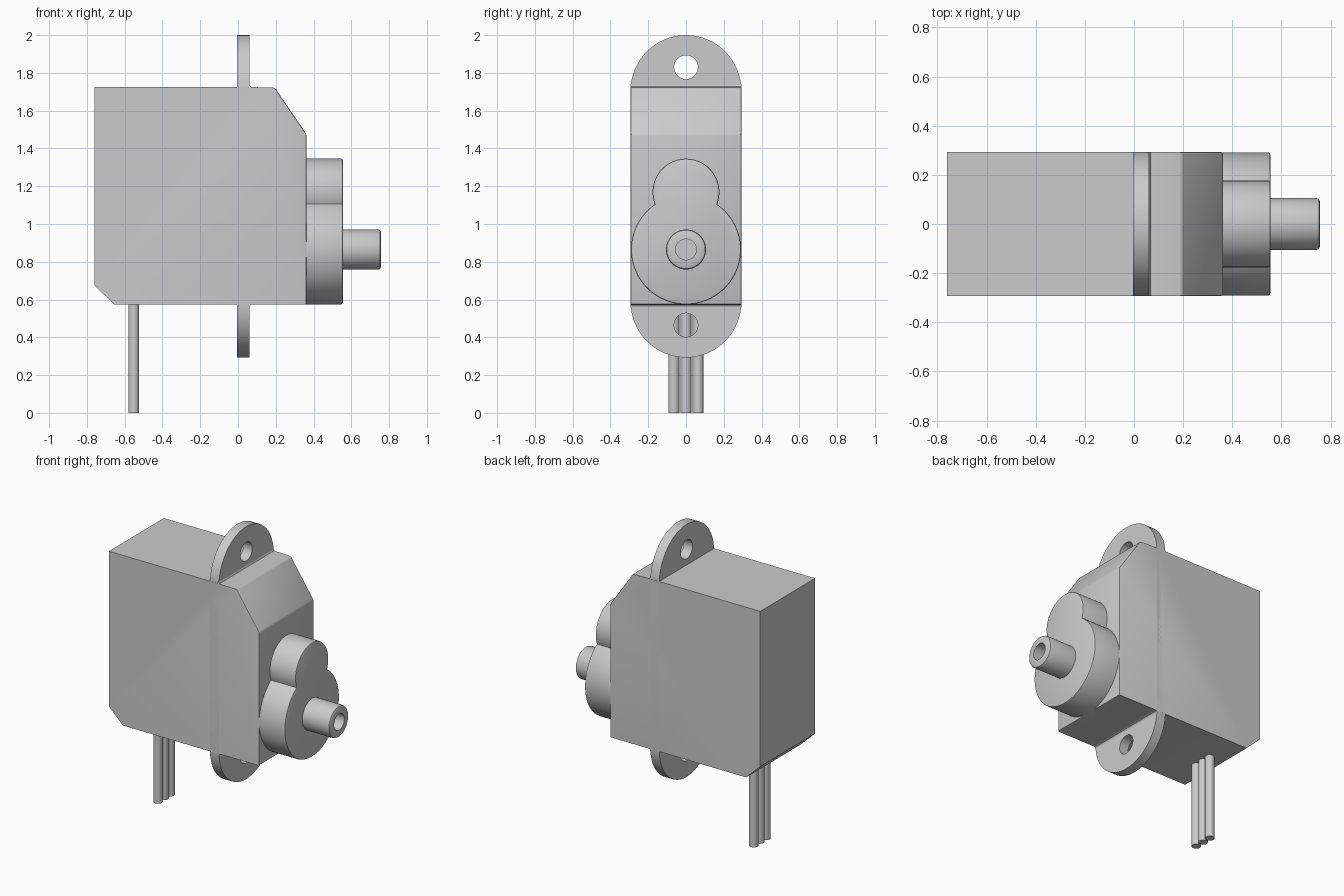
import bpy, bmesh, math
from mathutils import Matrix, Vector

old = bpy.data.objects.get("Cube")
if old:
    bpy.data.objects.remove(old, do_unlink=True)

grey = bpy.data.materials.new("light_grey")
grey.use_nodes = True
colour = (0.6, 0.6, 0.6, 1)
grey.diffuse_color = colour
grey.node_tree.nodes["Principled BSDF"].inputs["Base Color"].default_value = colour

HALF = 0.293      # half width of the case
SHAFT_Z = 0.865   # height of the output axis


def finish(name, bm, smooth=True):
    bmesh.ops.recalc_face_normals(bm, faces=bm.faces)
    mesh = bpy.data.meshes.new(name)
    bm.to_mesh(mesh)
    bm.free()
    mesh.materials.append(grey)
    ob = bpy.data.objects.new(name, mesh)
    bpy.context.collection.objects.link(ob)
    bpy.ops.object.select_all(action='DESELECT')
    ob.select_set(True)
    bpy.context.view_layer.objects.active = ob
    if smooth:
        bpy.ops.object.shade_smooth_by_angle(angle=math.radians(35))
    return ob


def prism(points, direction):
    """Closed outline swept along a direction."""
    bm = bmesh.new()
    face = bm.faces.new([bm.verts.new(p) for p in points])
    new = bmesh.ops.extrude_face_region(bm, geom=[face])["geom"]
    verts = [g for g in new if isinstance(g, bmesh.types.BMVert)]
    bmesh.ops.translate(bm, vec=direction, verts=verts)
    return bm


def arc(x, cz, r, start, end, n):
    """Arc in the y-z plane; zero angle points up."""
    angles = [start + (end - start) * i / n for i in range(n + 1)]
    return [(x, r * math.sin(a), cz + r * math.cos(a)) for a in angles]


def cylinder(r, length, matrix, segments):
    bm = bmesh.new()
    bmesh.ops.create_cone(bm, cap_ends=True, segments=segments, radius1=r,
                          radius2=r, depth=length, matrix=matrix)
    return bm


# Case with a sloped shoulder and a chamfered rear corner
outline = [(-0.76, 1.725), (-0.76, 0.675), (-0.655, 0.575), (0.363, 0.575),
           (0.363, 1.475), (0.195, 1.722), (0.06, 1.725)]
bm = prism([(x, -HALF, z) for x, z in outline], (0, 2 * HALF, 0))
rounded = [e for e in bm.edges if all(v.co.x > 0.15 for v in e.verts)]
bmesh.ops.bevel(bm, geom=rounded, offset=0.009, segments=2, profile=0.5,
                affect='EDGES')
finish("case", bm)

# Mounting plate with rounded ends and a screw hole in each
half_turn = math.pi / 2
top = arc(-0.005, 2 - HALF, HALF, -half_turn, half_turn, 32)
bottom = arc(-0.005, 0.293 + HALF, HALF, half_turn, 3 * half_turn, 32)
plate = finish("mounting_plate", prism(top + bottom, (0.067, 0, 0)), False)
along_x = Matrix.Rotation(half_turn, 4, 'Y')
for z in (1.83, 0.465):
    cutter = finish("hole_cutter", cylinder(
        0.063, 0.4, Matrix.Translation((0.03, 0, z)) @ along_x, 32), False)
    cutter.hide_render = True
    bpy.context.view_layer.objects.active = plate
    cut = plate.modifiers.new("screw_hole", 'BOOLEAN')
    cut.operation = 'DIFFERENCE'
    cut.solver = 'EXACT'
    cut.object = cutter
    bpy.ops.object.modifier_apply(modifier=cut.name)
    bpy.data.objects.remove(cutter, do_unlink=True)
bpy.ops.object.select_all(action='DESELECT')
plate.select_set(True)
bpy.context.view_layer.objects.active = plate
bpy.ops.object.shade_smooth_by_angle(angle=math.radians(35))

# Small fillets where the plate meets the case
for z, s, name in ((1.722, 1, "top_fillet"), (0.577, -1, "bottom_fillet")):
    pts = [(0.06, z), (0.078, z), (0.067, z + s * 0.005), (0.06, z + s * 0.018)]
    finish(name, prism([(x, -HALF, q) for x, q in pts], (0, 2 * HALF, 0)))

# Gear housing: a large and a small circle joined in one outline
R, r, d = 0.291, 0.177, 0.304
a = (d * d + R * R - r * r) / (2 * d)
big, small = math.acos(a / R), math.acos((d - a) / r)
outline = arc(0.33, SHAFT_Z, R, big, 2 * math.pi - big, 56)
outline += arc(0.33, SHAFT_Z + d, r, small - math.pi, math.pi - small, 36)[1:-1]
bm = prism(outline, (0.225, 0, 0))
rim = [e for e in bm.edges if all(v.co.x > 0.5 for v in e.verts)]
bmesh.ops.bevel(bm, geom=rim, offset=0.009, segments=2, profile=0.5,
                affect='EDGES')
finish("gear_housing", bm)

# Output shaft with a softened rim and a blind bore
bm = bmesh.new()
profile = [(0.54, 0.106), (0.742, 0.106), (0.752, 0.102), (0.757, 0.092),
           (0.757, 0.055), (0.6, 0.055), (0.6, 0)]
verts = [bm.verts.new((x, 0, SHAFT_Z + q)) for x, q in profile]
edges = [bm.edges.new(pair) for pair in zip(verts, verts[1:])]
bmesh.ops.spin(bm, geom=verts + edges, cent=Vector((0, 0, SHAFT_Z)),
               axis=(1, 0, 0), angle=2 * math.pi, steps=40, use_duplicate=False)
bmesh.ops.remove_doubles(bm, verts=bm.verts, dist=0.0005)
finish("output_shaft", bm)

# Three wires hanging under the case
for i, side in enumerate(("right", "middle", "left")):
    spot = Matrix.Translation((-0.552, (i - 1) * 0.064, 0.3))
    finish("wire_" + side, cylinder(0.029, 0.6, spot, 20))
